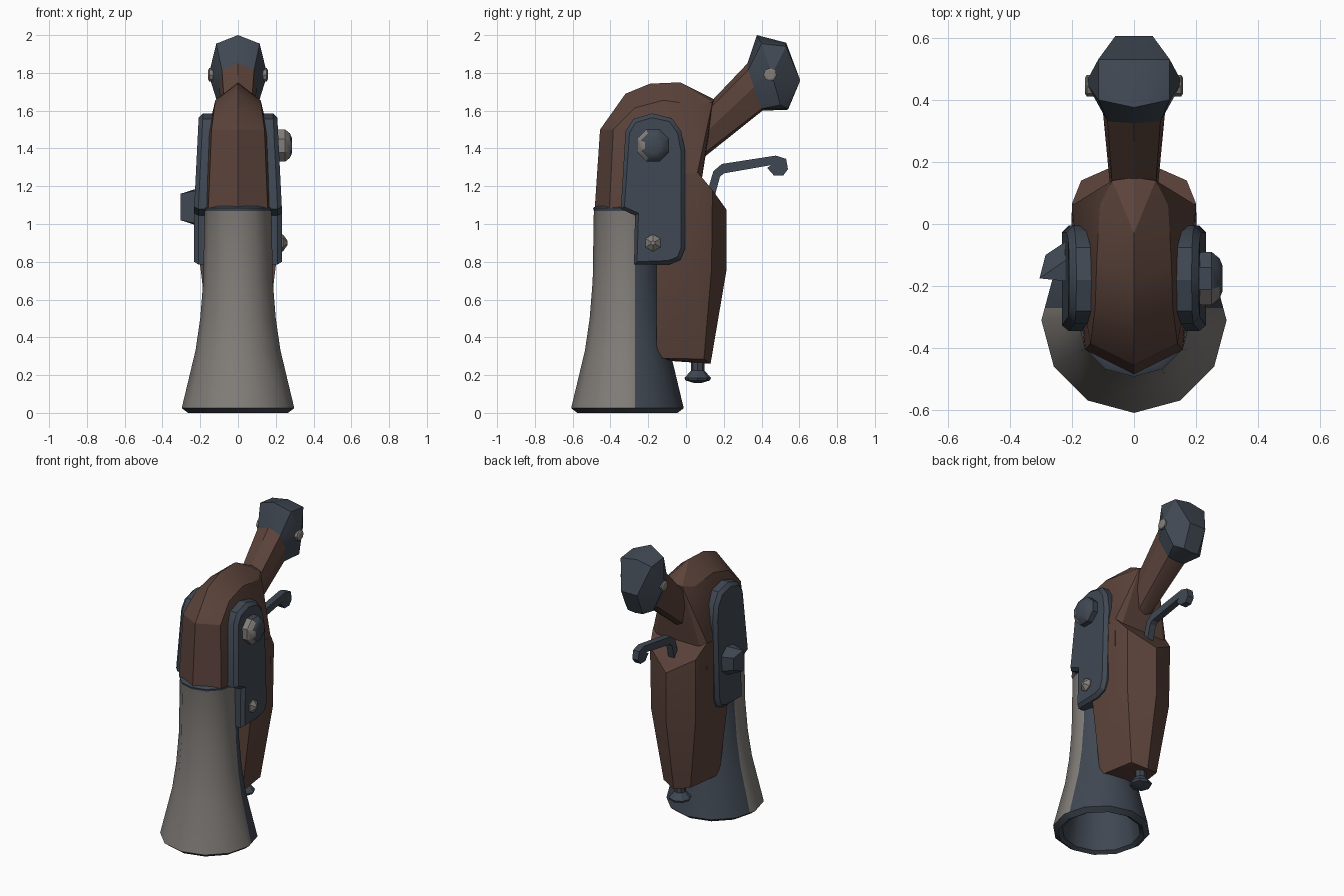
import bpy, bmesh, math
from mathutils import Vector

if "Cube" in bpy.data.objects:
    bpy.data.objects.remove(bpy.data.objects["Cube"])


def material(name, rgb):
    m = bpy.data.materials.new(name)
    m.diffuse_color = (*rgb, 1)
    m.use_nodes = True
    m.node_tree.nodes["Principled BSDF"].inputs["Base Color"].default_value = m.diffuse_color
    return m


WOOD = material("brown wood", (0.105, 0.056, 0.043))
STEEL = material("dark blue steel", (0.051, 0.064, 0.085))
SILVER = material("warm grey metal", (0.225, 0.208, 0.192))


def finish(bm, name, mats, rule=None, angle=30):
    bmesh.ops.recalc_face_normals(bm, faces=bm.faces)
    bm.normal_update()
    if rule:
        for f in bm.faces:
            f.material_index = rule(f)
    me = bpy.data.meshes.new(name)
    bm.to_mesh(me)
    bm.free()
    for m in mats:
        me.materials.append(m)
    ob = bpy.data.objects.new(name, me)
    bpy.context.collection.objects.link(ob)
    bpy.ops.object.select_all(action='DESELECT')
    ob.select_set(True)
    bpy.context.view_layer.objects.active = ob
    bpy.ops.object.shade_smooth_by_angle(angle=math.radians(angle))
    return ob


def hull(name, points, mat, mirror=True, angle=25):
    """Faceted solid around a few corner points, mirrored in x."""
    bm = bmesh.new()
    for x, y, z in points:
        bm.verts.new((x, y, z))
        if mirror and x > 0:
            bm.verts.new((-x, y, z))
    res = bmesh.ops.convex_hull(bm, input=bm.verts[:])
    loose = [v for v in bm.verts if not v.link_faces]
    bmesh.ops.delete(bm, geom=loose, context='VERTS')
    bmesh.ops.dissolve_limit(bm, angle_limit=0.03, verts=bm.verts[:], edges=bm.edges[:])
    return finish(bm, name, [mat], angle=angle)


def lathe(name, profile, place, sides, mats, rule=None, cut_y=None, angle=30, phase=0.0):
    """Rings of (radius, distance), positioned by place(u, v, distance)."""
    bm = bmesh.new()
    rings = []
    for r, d in profile:
        ring = []
        for i in range(sides):
            a = 2 * math.pi * (i + phase) / sides
            ring.append(bm.verts.new(place(r * math.cos(a), r * math.sin(a), d)))
        rings.append(ring)
    for a, b in zip(rings, rings[1:]):
        for i in range(sides):
            j = (i + 1) % sides
            bm.faces.new((a[i], a[j], b[j], b[i]))
    bm.faces.new(rings[0])
    bm.faces.new(rings[-1])
    if cut_y is not None:
        bmesh.ops.bisect_plane(bm, geom=bm.verts[:] + bm.edges[:] + bm.faces[:],
                               plane_co=(0, cut_y, 0), plane_no=(0, 1, 0))
    return finish(bm, name, mats, rule, angle)


# Flared hollow barrel: grey at the front, dark behind, at the lip and inside
BY = -0.31
CUT = -0.27


def barrel_rule(f):
    c = f.calc_center_median()
    outward = f.normal.x * c.x + f.normal.y * (c.y - BY) > 0.02
    return 0 if outward and c.y < CUT and 0.02 < c.z < 1.07 else 1


lathe("barrel", [(0.165, 1.095), (0.182, 1.085), (0.178, 1.07), (0.184, 0.70), (0.20, 0.50),
                 (0.225, 0.33), (0.298, 0.025), (0.265, 0.0), (0.24, 0.015), (0.19, 0.30),
                 (0.15, 0.8)],
      lambda u, v, d: (u, BY + v, d), 12, [SILVER, STEEL], barrel_rule, CUT, 32)

# Rounded wooden body above the barrel
hull("upper_body", [
    (0, -0.483, 1.085), (0.157, -0.405, 1.085), (0.18, -0.22, 1.085), (0.2, 0.06, 1.085),
    (0, -0.455, 1.50), (0.14, -0.385, 1.50), (0.17, -0.22, 1.45),
    (0, -0.32, 1.69), (0.125, -0.27, 1.615),
    (0, -0.19, 1.743), (0.12, -0.12, 1.655),
    (0, -0.03, 1.75), (0.11, 0.06, 1.63),
    (0, 0.15, 1.66), (0.07, 0.14, 1.645), (0.2, 0.06, 1.27), (0, 0.065, 1.27)], WOOD)

# Long wooden stock behind the barrel, with a ridged back
hull("lower_stock", [
    (0.2, -0.155, 1.25), (0.2, 0.065, 1.27), (0.17, 0.14, 1.18), (0, 0.215, 1.075),
    (0.203, -0.155, 0.80), (0.2, 0.03, 0.78), (0.165, 0.135, 0.76), (0, 0.215, 0.76),
    (0.14, -0.155, 0.29), (0.10, 0.095, 0.285), (0, 0.13, 0.26), (0, -0.155, 0.28)], WOOD)

# Angled grip
grip_end = [(0, 0.325, 1.85), (0.085, 0.33, 1.815), (0.10, 0.36, 1.725),
            (0.065, 0.40, 1.61), (0, 0.405, 1.60)]
hull("grip", [(0, 0.125, 1.64), (0.07, 0.125, 1.61), (0.075, 0.10, 1.48),
              (0.045, 0.065, 1.35), (0, 0.06, 1.325)] + grip_end, WOOD)

# Faceted pommel with a pin on each side
hull("pommel", grip_end + [
    (0, 0.375, 2.0), (0.115, 0.40, 1.955), (0.155, 0.455, 1.79), (0.105, 0.50, 1.63),
    (0, 0.54, 1.605), (0.055, 0.54, 1.61), (0.115, 0.53, 1.94), (0, 0.53, 1.96),
    (0.06, 0.605, 1.76)], STEEL)

for side, s in (("right", 1), ("left", -1)):
    lathe(side + "_pommel_pin", [(0.035, 0.12), (0.035, 0.152), (0.025, 0.158)],
          lambda u, v, d: (s * d, 0.445 + u, 1.79 + v), 8, [SILVER])


def slab(name, outline, x0, x1, mat, inset=0, shear=False, side=1):
    """Side outline (y, z) extruded between two x positions, with a bevelled outer face."""
    bm = bmesh.new()
    a = [bm.verts.new((x0, y, z)) for y, z in outline]
    b = [bm.verts.new((x1, y, z)) for y, z in outline]
    n = len(outline)
    for i in range(n):
        j = (i + 1) % n
        bm.faces.new((a[i], a[j], b[j], b[i]))
    bm.faces.new(a)
    outer = bm.faces.new(b)
    bmesh.ops.recalc_face_normals(bm, faces=bm.faces)
    if inset:
        bmesh.ops.inset_region(bm, faces=[outer], thickness=inset, depth=inset)
    for v in bm.verts:
        if shear and v.co.z > 1.09:
            v.co.x -= (v.co.z - 1.09) * 0.05
        v.co.x *= side
    return finish(bm, name, [mat])


# Side plates on both flanks
plate = [(-0.345, 1.08), (-0.32, 1.49), (-0.28, 1.555), (-0.18, 1.585), (-0.075, 1.56),
         (-0.025, 1.49), (-0.005, 1.39), (-0.005, 0.87), (-0.03, 0.81), (-0.09, 0.785),
         (-0.275, 0.785), (-0.27, 1.045)]
slab("right_plate", plate, 0.12, 0.21, STEEL, 0.022, True, 1)
slab("left_plate", plate, 0.12, 0.21, STEEL, 0.022, True, -1)

# Pivot hub and lower screw on the right plate
lathe("pivot_hub", [(0.092, 0.20), (0.092, 0.25), (0.07, 0.275), (0.045, 0.285)],
      lambda u, v, d: (d, -0.175 + u, 1.415 + v), 8, [STEEL, SILVER],
      lambda f: 1 if f.normal.y < -0.3 else 0, phase=0.5)
lathe("lower_screw", [(0.047, 0.21), (0.045, 0.238), (0.012, 0.262)],
      lambda u, v, d: (d, -0.175 + u, 0.90 + v), 6, [SILVER], phase=0.5)

# Wedge-shaped stud on the left plate
hull("left_stud", [
    (-0.21, -0.185, 1.18), (-0.21, -0.185, 1.0), (-0.21, -0.05, 1.14), (-0.21, -0.05, 1.04),
    (-0.21, -0.11, 1.19), (-0.21, -0.11, 0.99),
    (-0.304, -0.175, 1.16), (-0.304, -0.175, 1.02), (-0.285, -0.10, 1.13),
    (-0.285, -0.10, 1.05)], STEEL, mirror=False)

# Curved trigger
slab("trigger", [(0.11, 1.16), (0.145, 1.28), (0.19, 1.318), (0.475, 1.362), (0.53, 1.345),
                 (0.54, 1.29), (0.515, 1.257), (0.465, 1.257), (0.43, 1.297), (0.452, 1.312),
                 (0.20, 1.268), (0.18, 1.25), (0.15, 1.14)], -0.022, 0.022, STEEL)

# Ramrod end under the stock
lathe("ramrod", [(0.035, 0.32), (0.035, 0.225), (0.07, 0.185), (0.065, 0.172), (0.015, 0.157)],
      lambda u, v, d: (u, 0.062 + v, d), 8, [STEEL])
